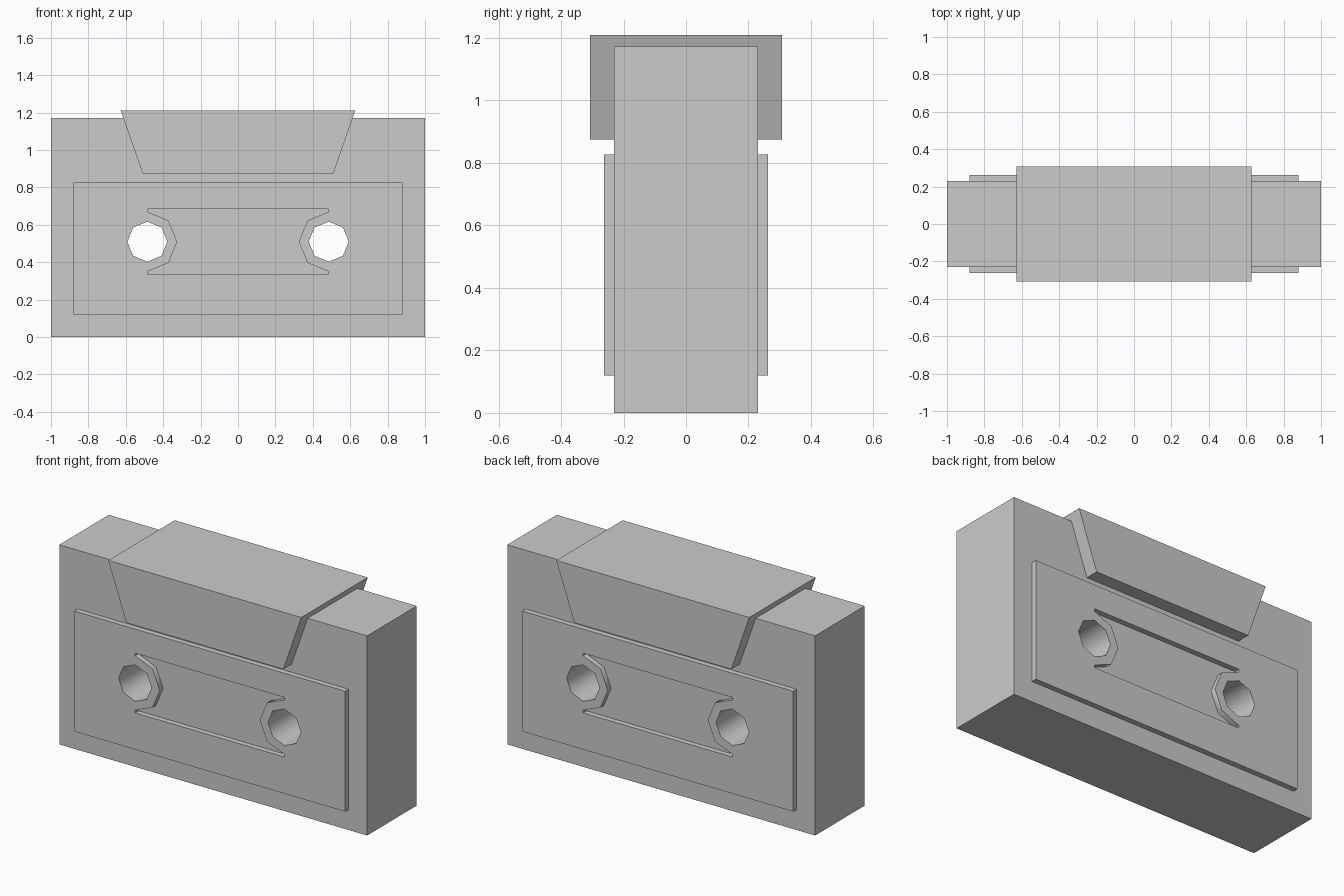
import bpy, bmesh
from math import cos, sin, radians

if "Cube" in bpy.data.objects:
    bpy.data.objects.remove(bpy.data.objects["Cube"])

HUB_X, HUB_Z = 0.485, 0.51


def prism(name, pts, y0, y1):
    """Extrude an (x, z) outline from y0 to y1."""
    bm = bmesh.new()
    face = bm.faces.new([bm.verts.new((x, y0, z)) for x, z in pts])
    ext = bmesh.ops.extrude_face_region(bm, geom=[face])
    verts = [v for v in ext["geom"] if isinstance(v, bmesh.types.BMVert)]
    bmesh.ops.translate(bm, verts=verts, vec=(0, y1 - y0, 0))
    bmesh.ops.recalc_face_normals(bm, faces=bm.faces)
    me = bpy.data.meshes.new(name)
    bm.to_mesh(me)
    bm.free()
    ob = bpy.data.objects.new(name, me)
    bpy.context.collection.objects.link(ob)
    return ob


def rect(x, z0, z1, top_x=None):
    t = top_x or x
    return [(-x, z0), (x, z0), (t, z1), (-t, z1)]


def arc(cx, r, a0, a1):
    return [(cx + r * cos(radians(a)), HUB_Z + r * sin(radians(a)))
            for a in range(a0, a1, 45)]


def cut(ob, cutters):
    bpy.context.view_layer.objects.active = ob
    for c in cutters:
        mod = ob.modifiers.new("cut", "BOOLEAN")
        mod.operation, mod.solver, mod.object = "DIFFERENCE", "EXACT", c
        bpy.ops.object.modifier_apply(modifier=mod.name)


def smooth(ob):
    bpy.ops.object.select_all(action="DESELECT")
    ob.select_set(True)
    bpy.context.view_layer.objects.active = ob
    bpy.ops.object.shade_smooth_by_angle(angle=radians(50))


# Cutters: octagonal spindle holes and the window between the hubs
holes = [prism("hole_cutter", arc(s * HUB_X, 0.107, 0, 360), -1, 1) for s in (-1, 1)]
right = [(HUB_X, 0.685)] + arc(HUB_X, 0.16, 90, 271) + [(HUB_X, 0.335)]
window = prism("window_cutter", right + [(-x, z) for x, z in reversed(right)], -1, 1)
for c in holes + [window]:
    c.hide_render = True

# Main shell
shell = prism("shell", rect(1.0, 0, 1.172), -0.23, 0.23)
cut(shell, holes)
smooth(shell)

# Raised label plates on both faces, with the window opening down to the shell
for name, s in (("front_label_plate", -1), ("back_label_plate", 1)):
    plate = prism(name, rect(0.88, 0.12, 0.827), s * 0.262, s * 0.23)
    cut(plate, holes + [window])
    smooth(plate)

# Thick trapezoid tape-head block
prism("head_block", rect(0.51, 0.875, 1.21, 0.627), -0.308, 0.308)

for c in holes + [window]:
    bpy.data.objects.remove(c)
